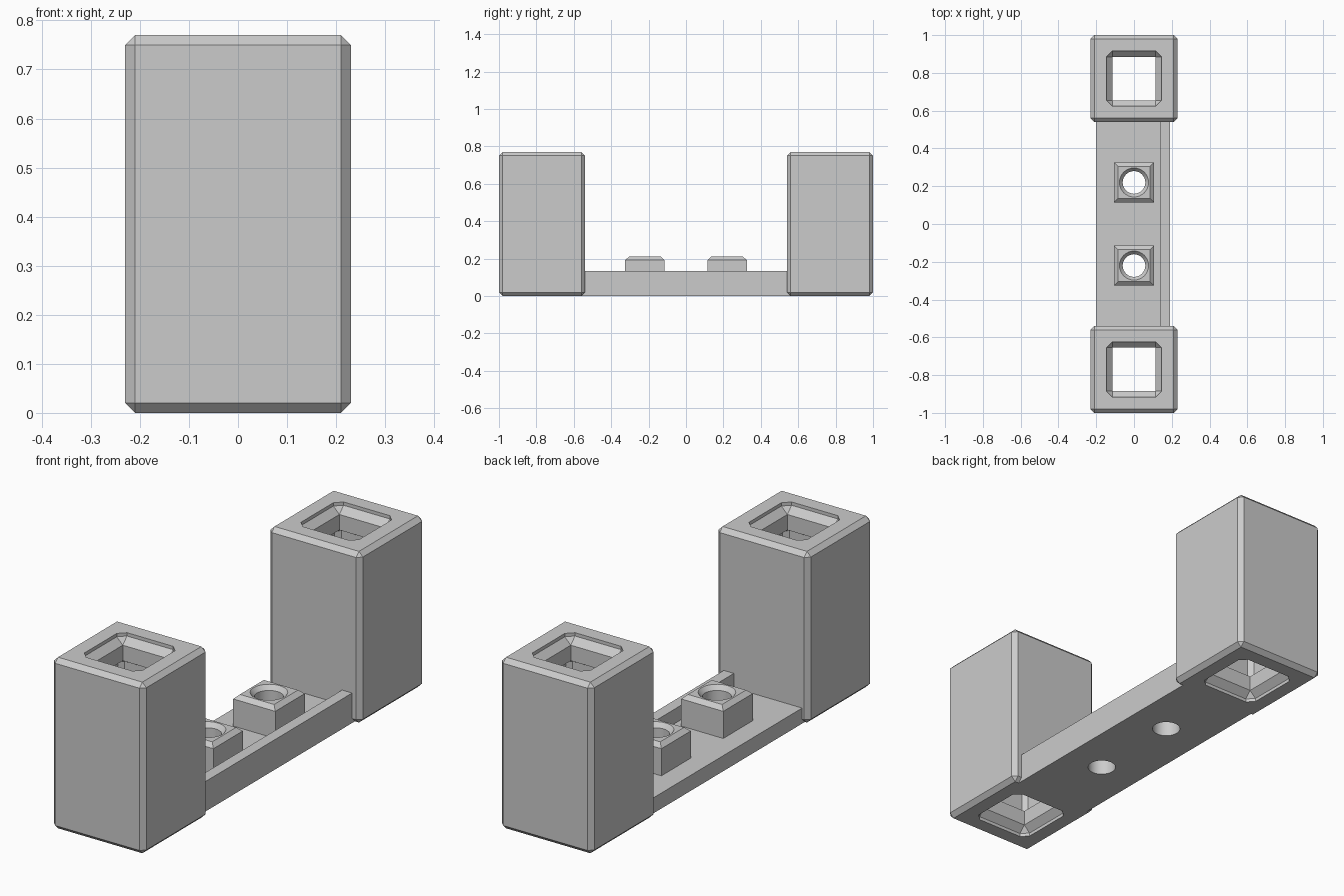
import bpy, bmesh, math

default = bpy.data.objects.get("Cube")
if default:
    bpy.data.objects.remove(default, do_unlink=True)

grey = bpy.data.materials.new("light_grey")
grey.use_nodes = True
colour = (0.6, 0.6, 0.6, 1)
grey.diffuse_color = colour
grey.node_tree.nodes["Principled BSDF"].inputs["Base Color"].default_value = colour


def add_object(name, bm, location=(0, 0, 0)):
    bmesh.ops.remove_doubles(bm, verts=bm.verts, dist=0.0001)
    bmesh.ops.recalc_face_normals(bm, faces=bm.faces)
    mesh = bpy.data.meshes.new(name)
    bm.to_mesh(mesh)
    bm.free()
    mesh.materials.append(grey)
    obj = bpy.data.objects.new(name, mesh)
    obj.location = location
    bpy.context.collection.objects.link(obj)
    return obj


def smooth(obj):
    bpy.ops.object.select_all(action='DESELECT')
    obj.select_set(True)
    bpy.context.view_layer.objects.active = obj
    bpy.ops.object.shade_smooth_by_angle(angle=math.radians(30))


def loft_closed(rings):
    """Bridge each ring to the next, and the last back to the first."""
    bm = bmesh.new()
    loops = [[bm.verts.new(p) for p in ring] for ring in rings]
    n = len(loops[0])
    for a, b in zip(loops, loops[1:] + loops[:1]):
        for i in range(n):
            j = (i + 1) % n
            bm.faces.new((a[i], a[j], b[j], b[i]))
    return bm


def cut_square(half, cut, z):
    """Square ring with its four corners cut off."""
    k = half - cut
    quarter = [(half, -k), (half, k)]
    ring = []
    for _ in range(4):
        ring += [(x, y, z) for x, y in quarter]
        quarter = [(-y, x) for x, y in quarter]
    return ring


SEG = 32


def circle(radius, z):
    angles = [math.tau * i / SEG for i in range(SEG)]
    return [(radius * math.cos(a), radius * math.sin(a), z) for a in angles]


def square(half, z):
    ring = []
    for x, y, _ in circle(1, z):
        k = half / max(abs(x), abs(y))
        ring.append((x * k, y * k, z))
    return ring


# Towers: bevelled outside, recessed mouths, square necks, wider hollow inside
HEIGHT = 0.77
upper = [(0.23, 0.02, 0.75), (0.21, 0, HEIGHT), (0.145, 0.03, HEIGHT),
         (0.145, 0.03, 0.755), (0.115, 0, 0.725), (0.115, 0, 0.655),
         (0.13, 0, 0.655), (0.15, 0.02, 0.635)]
lower = [(h, c, HEIGHT - z) for h, c, z in reversed(upper)]
for name, side in (("front_tower", -1), ("back_tower", 1)):
    rings = [cut_square(*p) for p in upper + lower]
    add_object(name, loft_closed(rings), (0, 0.77 * side, 0))

# Base plate with a raised rail along one edge
PLATE = 0.07
profile = [(-0.2, 0), (0.19, 0), (0.19, 0.135), (0.14, 0.135), (0.14, PLATE), (-0.2, PLATE)]
bm = bmesh.new()
face = bm.faces.new([bm.verts.new((x, -0.56, z)) for x, z in profile])
ext = bmesh.ops.extrude_face_region(bm, geom=[face])
verts = [v for v in ext["geom"] if isinstance(v, bmesh.types.BMVert)]
bmesh.ops.translate(bm, verts=verts, vec=(0, 1.12, 0))
base = add_object("base_plate", bm)

for name, side in (("front", -1), ("back", 1)):
    y = 0.22 * side
    # Drill the screw hole through the plate
    bm = bmesh.new()
    bmesh.ops.create_cone(bm, cap_ends=True, segments=SEG, radius1=0.06, radius2=0.06, depth=0.5)
    drill = add_object(name + "_drill", bm, (0, y, 0))
    drill.hide_render = True
    mod = base.modifiers.new("hole", 'BOOLEAN')
    mod.operation = 'DIFFERENCE'
    mod.solver = 'EXACT'
    mod.object = drill
    bpy.context.view_layer.objects.active = base
    bpy.ops.object.modifier_apply(modifier=mod.name)
    bpy.data.objects.remove(drill, do_unlink=True)
    # Square boss with chamfered top and countersunk hole
    rings = [square(0.105, PLATE), square(0.105, 0.192), square(0.085, 0.21),
             circle(0.077, 0.21), circle(0.06, 0.19), circle(0.06, PLATE)]
    smooth(add_object(name + "_boss", loft_closed(rings), (0, y, 0)))
smooth(base)
